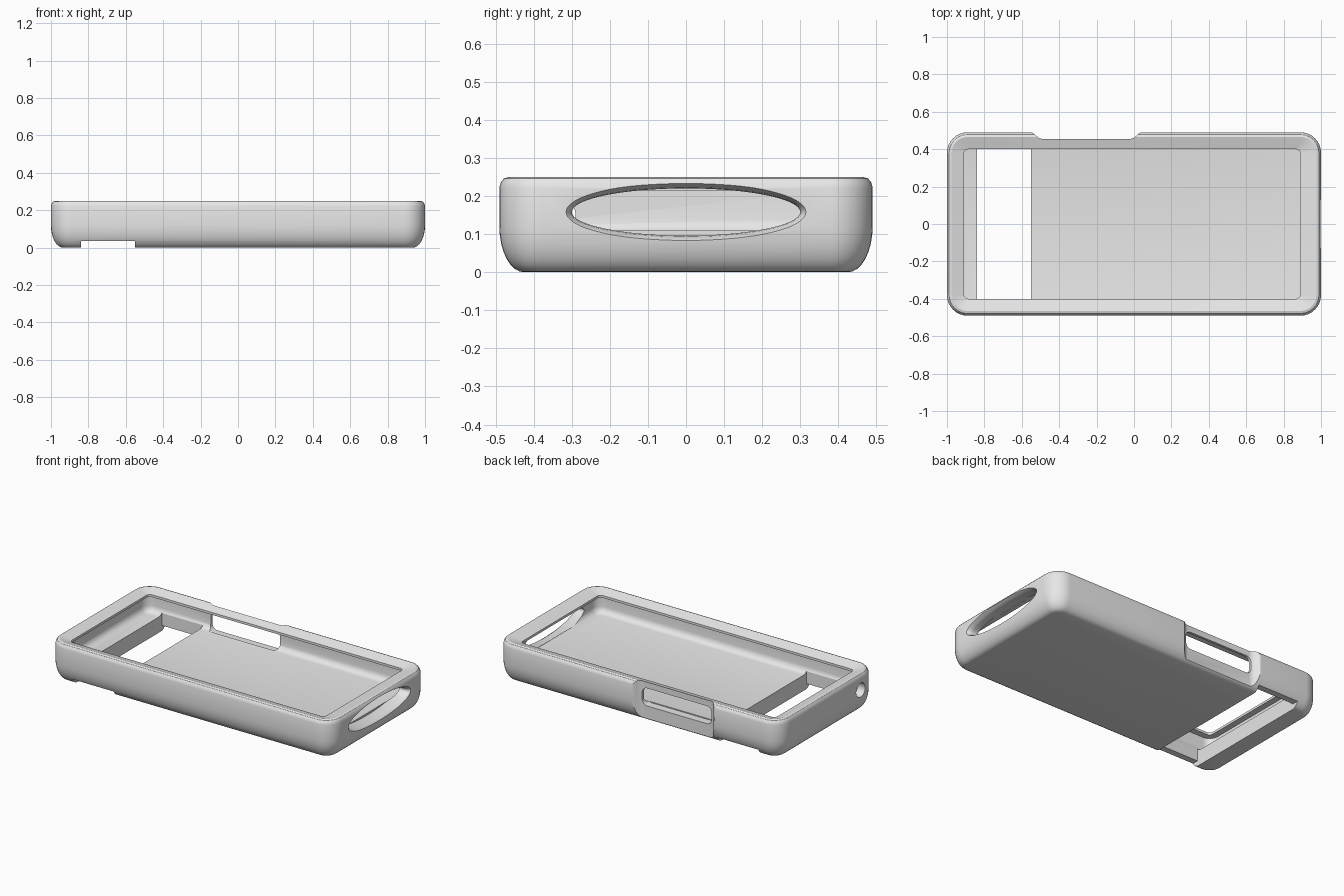
import bpy, bmesh, math
from mathutils import Vector

if "Cube" in bpy.data.objects:
    bpy.data.objects.remove(bpy.data.objects["Cube"])

grey = bpy.data.materials.new("matte grey")
grey.diffuse_color = (0.8, 0.8, 0.8, 1)
grey.use_nodes = True
grey.node_tree.nodes["Principled BSDF"].inputs["Base Color"].default_value = grey.diffuse_color


def loft(name, rings):
    """Closed solid skinned through rings that share a point count."""
    bm = bmesh.new()
    loops = [[bm.verts.new(p) for p in ring] for ring in rings]
    n = len(loops[0])
    for a, b in zip(loops, loops[1:]):
        for i in range(n):
            j = (i + 1) % n
            bm.faces.new((a[i], a[j], b[j], b[i]))
    bm.faces.new(loops[0])
    bm.faces.new(loops[-1])
    bmesh.ops.recalc_face_normals(bm, faces=bm.faces)
    mesh = bpy.data.meshes.new(name)
    bm.to_mesh(mesh)
    bm.free()
    ob = bpy.data.objects.new(name, mesh)
    bpy.context.collection.objects.link(ob)
    mesh.materials.append(grey)
    return ob


def rounded(u0, u1, v0, v1, r, steps=8):
    """Outline of a rounded rectangle as (u, v) pairs."""
    pts = []
    corners = ((u1 - r, v1 - r), (u0 + r, v1 - r), (u0 + r, v0 + r), (u1 - r, v0 + r))
    for k, (cu, cv) in enumerate(corners):
        for s in range(steps + 1):
            t = math.pi / 2 * (k + s / steps)
            pts.append((cu + r * math.cos(t), cv + r * math.sin(t)))
    return pts


def case_ring(inset, z, short=0.0):
    r = max(0.11 - inset, 0.025)
    return [(u, v, z) for u, v in
            rounded(-1 + inset, 1 - inset - short, -0.49 + inset, 0.49 - inset, r)]


# Case shell: rounded outer wall, inward sloping rim, lip, cavity and floor
arc = [math.pi / 2 * k / 8 for k in range(9)]
rings = [case_ring(0.065 * (1 - math.sin(t)), 0.12 * (1 - math.cos(t))) for t in arc]
rings += [case_ring(i, z) for i, z in
          ((0, 0.222), (0.004, 0.236), (0.012, 0.246), (0.025, 0.25))]
rings += [case_ring(i, z, 0.02) for i, z in
          ((0.09, 0.23), (0.09, 0.215), (0.05, 0.215), (0.05, 0.14))]
rings += [case_ring(0.05 + 0.04 * (1 - math.cos(t)), 0.14 - 0.04 * math.sin(t), 0.02)
          for t in arc[2::2]]
case = loft("case_shell", rings)

cutters = []

# Camera window through the floor, with a shallow channel across the underside
for name, hy, z0, z1 in (("camera_window", 0.43, -0.1, 0.16),
                         ("underside_channel", 0.6, -0.1, 0.035)):
    outline = [(-0.84, -hy), (-0.55, -hy), (-0.55, hy), (-0.84, hy)]
    cutters.append(loft(name, [[(x, y, z) for x, y in outline] for z in (z0, z1)]))

# Scooped recess in the back wall
half = [(0.235, 0.455), (0.25, 0.458), (0.265, 0.469), (0.28, 0.484), (0.292, 0.491), (0.292, 0.6)]
outline = [(-0.255 + x, y) for x, y in half] + [(-0.255 - x, y) for x, y in reversed(half)]
cutters.append(loft("back_recess", [[(x, y, z) for x, y in outline] for z in (-0.1, 0.4)]))

# Rounded button slot inside the recess
slot = rounded(-0.5, -0.01, 0.095, 0.208, 0.035)
cutters.append(loft("button_slot", [[(x, y, z) for x, z in slot] for y in (0.405, 0.6)]))


# Flared oval port on the right end and round socket on the left end
def oval(x, y, z, ry, rz, n=64):
    return [(x, y + ry * math.cos(2 * math.pi * k / n), z + rz * math.sin(2 * math.pi * k / n))
            for k in range(n)]


cutters.append(loft("end_port", [oval(x, 0, 0.158, ry, rz) for x, ry, rz in
                                 ((0.915, 0.3, 0.062), (0.965, 0.3, 0.062), (0.982, 0.303, 0.065),
                                  (1.0, 0.315, 0.077), (1.02, 0.335, 0.097))]))
cutters.append(loft("round_socket", [oval(x, -0.335, 0.15, 0.045, 0.045, 32)
                                     for x in (-1.1, -0.9)]))

# Cut every opening, then discard the cutters
bpy.context.view_layer.objects.active = case
case.select_set(True)
for cutter in cutters:
    mod = case.modifiers.new(cutter.name, 'BOOLEAN')
    mod.operation = 'DIFFERENCE'
    mod.solver = 'EXACT'
    mod.object = cutter
    bpy.ops.object.modifier_apply(modifier=mod.name)
    bpy.data.objects.remove(cutter, do_unlink=True)

bpy.ops.object.shade_smooth_by_angle(angle=math.radians(30))
